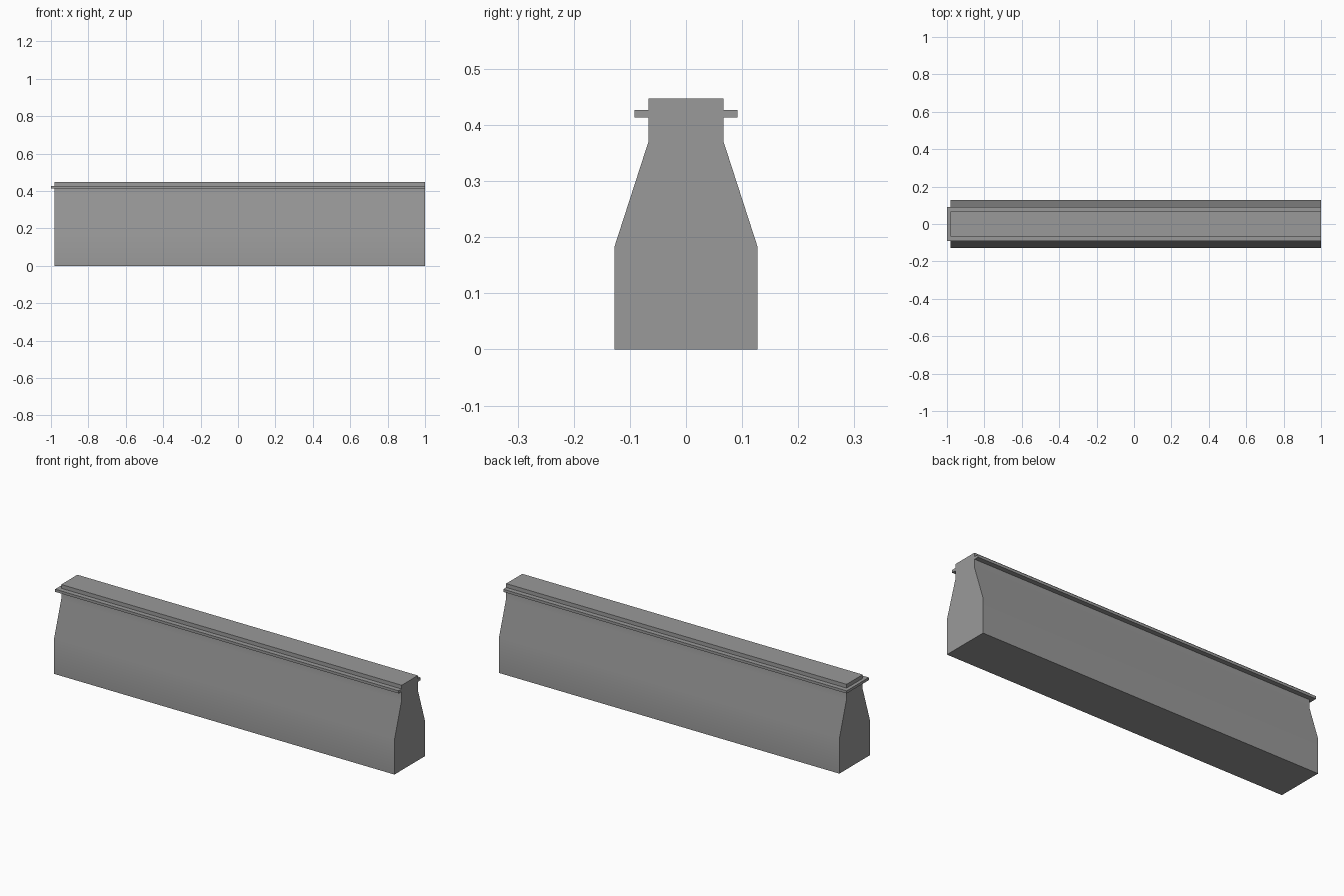
import bpy
import bmesh
import math

cube = bpy.data.objects.get("Cube")
if cube:
    bpy.data.objects.remove(cube, do_unlink=True)

grey = bpy.data.materials.new("plain grey")
grey.use_nodes = True
colour = (0.32, 0.32, 0.32, 1)
grey.diffuse_color = colour
grey.node_tree.nodes["Principled BSDF"].inputs["Base Color"].default_value = colour


def extrude_profile(name, half, x0, x1):
    """Mirror a (y, z) half profile across y = 0 and extrude it along x."""
    outline = half + [(-y, z) for y, z in reversed(half)]
    bm = bmesh.new()
    face = bm.faces.new([bm.verts.new((x0, y, z)) for y, z in outline])
    ext = bmesh.ops.extrude_face_region(bm, geom=[face])
    moved = [g for g in ext["geom"] if isinstance(g, bmesh.types.BMVert)]
    bmesh.ops.translate(bm, verts=moved, vec=(x1 - x0, 0, 0))
    bmesh.ops.recalc_face_normals(bm, faces=bm.faces)
    mesh = bpy.data.meshes.new(name)
    bm.to_mesh(mesh)
    bm.free()
    mesh.materials.append(grey)
    obj = bpy.data.objects.new(name, mesh)
    bpy.context.collection.objects.link(obj)
    bpy.ops.object.select_all(action="DESELECT")
    obj.select_set(True)
    bpy.context.view_layer.objects.active = obj
    bpy.ops.object.shade_smooth_by_angle(angle=math.radians(30))
    return obj


# Wall body: wide base, sloped shoulders and narrow neck
extrude_profile("wall_body",
                [(0.1275, 0), (0.1275, 0.183), (0.067, 0.37), (0.067, 0.447)],
                -0.982, 1)

# Thin ledge around the neck, overhanging one end only
extrude_profile("ledge", [(0.092, 0.413), (0.092, 0.427)], -1, 0.9995)
